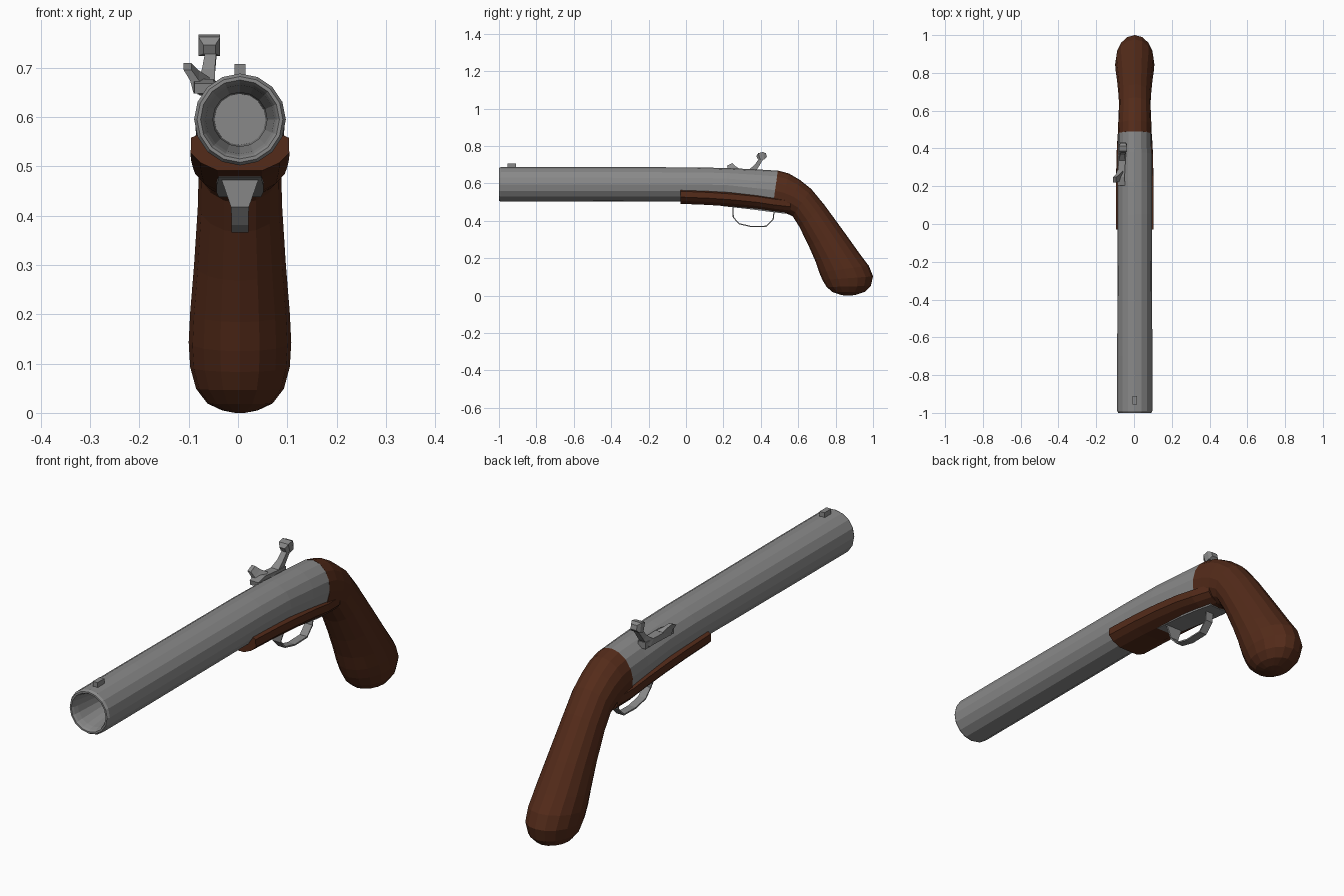
import bpy, bmesh, math
from mathutils import Vector

CX = 0.004   # centre line of barrel and grip


def material(name, rgb):
    m = bpy.data.materials.new(name)
    m.diffuse_color = (*rgb, 1)
    return m


wood = material("dark_wood", (0.088, 0.024, 0.010))
steel = material("dark_steel", (0.25, 0.25, 0.25))


def loft(name, rings, mat):
    """Skin a list of equal-length rings and cap both ends."""
    bm = bmesh.new()
    vs = [[bm.verts.new(p) for p in r] for r in rings]
    n = len(rings[0])
    for a, b in zip(vs, vs[1:]):
        for i in range(n):
            j = (i + 1) % n
            bm.faces.new((a[i], a[j], b[j], b[i]))
    bm.faces.new(vs[0])
    bm.faces.new(vs[-1])
    bmesh.ops.recalc_face_normals(bm, faces=bm.faces)
    me = bpy.data.meshes.new(name)
    bm.to_mesh(me)
    bm.free()
    ob = bpy.data.objects.new(name, me)
    bpy.context.collection.objects.link(ob)
    me.materials.append(mat)
    return ob


def oval(top, bottom, half_w, n=16):
    """Oval ring spanning two (y, z) points, with a half width in x."""
    t, b = Vector(top), Vector(bottom)
    c, h = (t + b) / 2, (t - b) / 2
    out = []
    for i in range(n):
        a = math.tau * i / n
        p = c + h * math.cos(a)
        out.append((CX + half_w * math.sin(a), p.x, p.y))
    return out


def circle(y, r, z=0.595):
    return oval((y, z + r), (y, z - r), r)


def strip(name, stations):
    """Bar along a path: each station is (x, y, z, half width x, half thickness)."""
    pts = [Vector(s[:3]) for s in stations]
    rings = []
    for i, s in enumerate(stations):
        d = pts[min(i + 1, len(pts) - 1)] - pts[max(i - 1, 0)]
        nrm = Vector((0, -d.z, d.y)).normalized() * s[4]
        w = Vector((s[3], 0, 0))
        p = pts[i]
        rings.append([p - w - nrm, p + w - nrm, p + w + nrm, p - w + nrm])
    return loft(name, rings, steel)


# Barrel: bore, muzzle lip, outside, then breech meeting the grip
loft("barrel", [
    circle(-0.45, 0.052), circle(-0.85, 0.055), circle(-0.97, 0.070),
    circle(-0.99, 0.075), circle(-1.0, 0.080), circle(-1.0, 0.087),
    circle(-0.99, 0.093), circle(-0.7, 0.093), circle(0.05, 0.091),
    oval((0.22, 0.682), (0.22, 0.500), 0.091),
    oval((0.38, 0.675), (0.36, 0.475), 0.090),
    oval((0.493, 0.668), (0.463, 0.460), 0.089)], steel)

# Curved grip with a swollen, rounded butt
loft("grip", [oval(*r) for r in [
    ((0.491, 0.669), (0.461, 0.453), 0.090),
    ((0.550, 0.653), (0.500, 0.445), 0.088),
    ((0.607, 0.620), (0.540, 0.438), 0.086),
    ((0.670, 0.570), (0.570, 0.425), 0.084),
    ((0.740, 0.485), (0.607, 0.366), 0.085),
    ((0.850, 0.334), (0.655, 0.268), 0.093),
    ((0.930, 0.222), (0.692, 0.184), 0.101),
    ((0.977, 0.160), (0.712, 0.125), 0.104),
    ((1.000, 0.103), (0.730, 0.083), 0.101),
    ((0.988, 0.052), (0.752, 0.046), 0.089),
    ((0.955, 0.020), (0.785, 0.018), 0.066),
    ((0.910, 0.005), (0.825, 0.005), 0.036),
    ((0.880, 0.000), (0.850, 0.000), 0.010)]], wood)

# Wooden fore-end cradling the barrel, fading into the grip
half = [(0.080, 0.566), (0.099, 0.558), (0.100, 0.527), (0.080, 0.507), (0.045, 0.491)]
section = half + [(-x, z) for x, z in reversed(half)]
loft("fore_end", [[(CX + x * s, y, z + dz) for x, z in section]
                  for y, dz, s in [(-0.03, 0, 1), (0.12, -0.006, 1), (0.25, -0.015, 0.99),
                                   (0.38, -0.028, 0.96), (0.47, -0.042, 0.91),
                                   (0.56, -0.052, 0.78)]], wood)

# Metal plate let into the underside of the fore-end
strip("trigger_plate", [(CX, 0.20, 0.486, 0.043, 0.008), (CX, 0.36, 0.469, 0.048, 0.009),
                        (CX, 0.45, 0.457, 0.048, 0.009), (CX, 0.53, 0.446, 0.043, 0.008)])

# Thin trigger guard loop, flared where it meets the plate
strip("trigger_guard", [(CX, y, z, w, 0.003) for y, z, w in [
    (0.250, 0.480, 0.040), (0.253, 0.418, 0.018), (0.285, 0.384, 0.017),
    (0.350, 0.369, 0.017), (0.430, 0.371, 0.017), (0.466, 0.408, 0.017),
    (0.472, 0.460, 0.017)]])

# Front sight
strip("front_sight", [(CX, -0.955, 0.693, 0.011, 0.014), (CX, -0.910, 0.693, 0.011, 0.014)])

# Lock: curved base, pan flap and hammer on the left side
strip("lock_base", [(-0.068, 0.205, 0.658, 0.020, 0.010), (-0.070, 0.25, 0.664, 0.020, 0.013),
                    (-0.064, 0.32, 0.660, 0.018, 0.013), (-0.060, 0.38, 0.658, 0.018, 0.014)])
strip("pan_flap", [(-0.074, 0.255, 0.664, 0.016, 0.032), (-0.088, 0.243, 0.684, 0.009, 0.021),
                   (-0.102, 0.234, 0.702, 0.008, 0.016)])
strip("hammer_arm", [(-0.064, 0.345, 0.658, 0.018, 0.018), (-0.060, 0.375, 0.690, 0.013, 0.012),
                     (-0.054, 0.405, 0.735, 0.011, 0.010)])
strip("hammer_head", [(-0.058, 0.380, 0.737, 0.012, 0.010), (-0.058, 0.392, 0.743, 0.022, 0.020),
                      (-0.058, 0.416, 0.748, 0.022, 0.020), (-0.058, 0.430, 0.751, 0.014, 0.010)])
